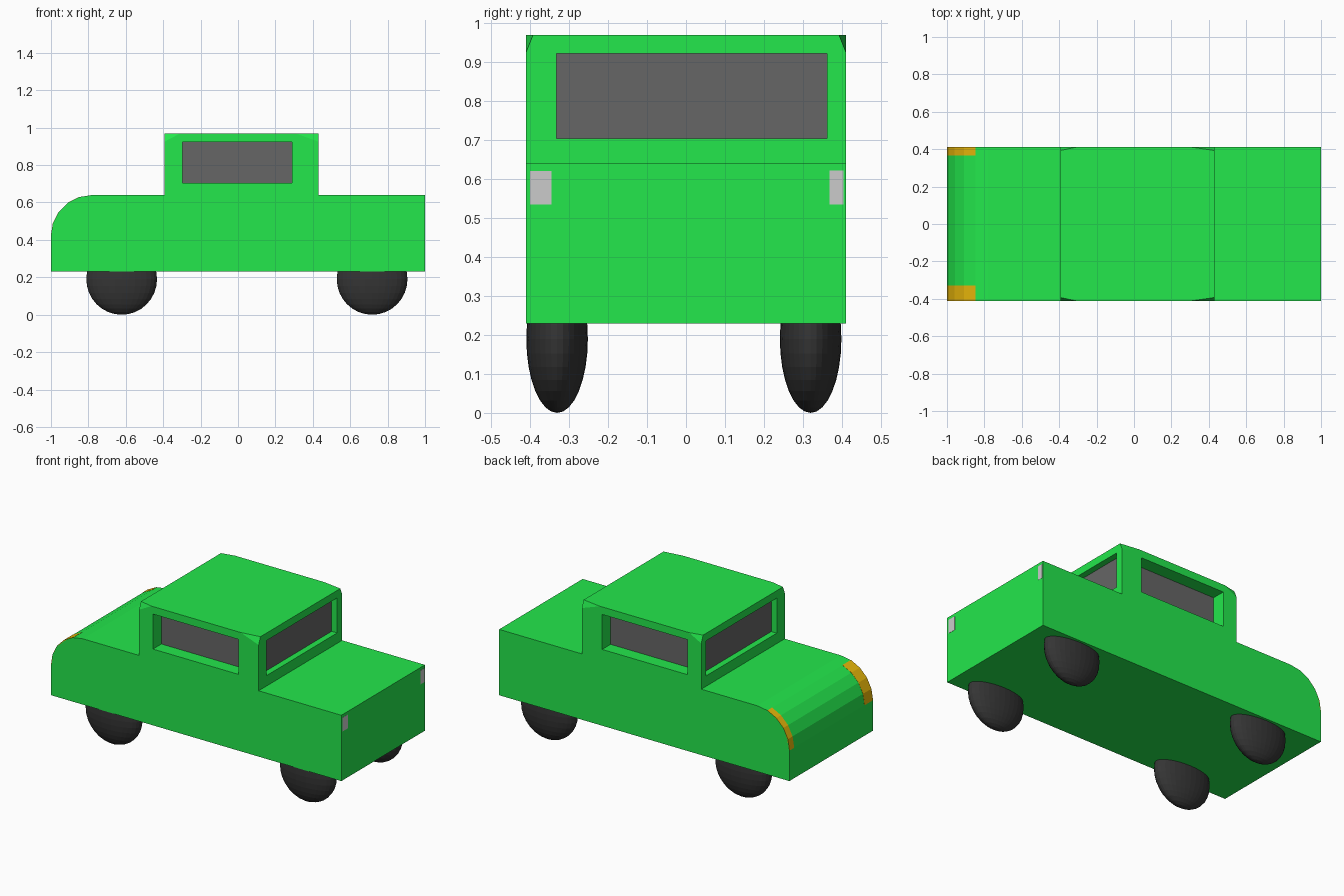
import bpy, bmesh, math
from mathutils import Vector

if "Cube" in bpy.data.objects:
    bpy.data.objects.remove(bpy.data.objects["Cube"])

X0, X1, W = -1.0, 1.0, 0.411
ZB, ZD, ZT = 0.23, 0.64, 0.97          # underside, deck, roof
CX0, CX1 = -0.393, 0.43                # cabin ends
R = 0.22                               # nose radius


def material(name, rgb):
    m = bpy.data.materials.new(name)
    m.diffuse_color = (*rgb, 1)
    m.use_nodes = True
    m.node_tree.nodes["Principled BSDF"].inputs["Base Color"].default_value = m.diffuse_color
    return m


GREEN = material("green paint", (0.017, 0.8, 0.072))
GLASS = material("dark glass", (0.133, 0.133, 0.133))
AMBER = material("amber", (0.8, 0.47, 0.003))
TYRE = material("tyre black", (0.035, 0.035, 0.035))
LENS = material("pale lens", (0.7, 0.7, 0.7))


def finish(name, bm, mat=None):
    bmesh.ops.recalc_face_normals(bm, faces=bm.faces)
    me = bpy.data.meshes.new(name)
    bm.to_mesh(me)
    bm.free()
    ob = bpy.data.objects.new(name, me)
    bpy.context.collection.objects.link(ob)
    if mat:
        me.materials.append(mat)
    return ob


def add_box(bm, lo, hi):
    lo, hi = Vector(lo), Vector(hi)
    vs = bmesh.ops.create_cube(bm, size=1)["verts"]
    for v in vs:
        v.co = Vector(v.co[i] * (hi[i] - lo[i]) + (lo[i] + hi[i]) / 2 for i in range(3))


def box(name, lo, hi, mat):
    bm = bmesh.new()
    add_box(bm, lo, hi)
    return finish(name, bm, mat)


def extrude_profile(name, pts, y0, y1, mat):
    bm = bmesh.new()
    f = bm.faces.new([bm.verts.new((x, y0, z)) for x, z in pts])
    ext = bmesh.ops.extrude_face_region(bm, geom=[f])["geom"]
    for v in ext:
        if isinstance(v, bmesh.types.BMVert):
            v.co.y = y1
    return finish(name, bm, mat)


def nose_arc(r, steps):
    return [(X0 + R - r * math.cos(math.radians(18 * i)),
             ZD - R + r * math.sin(math.radians(18 * i))) for i in steps]


# body shell: side silhouette with rounded nose and cabin
profile = [(X0, ZB)] + nose_arc(R, range(6)) + [
    (CX0, ZD), (CX0, ZT), (CX1, ZT), (CX1, ZD), (X1, ZD), (X1, ZB)]
body = extrude_profile("car_body", profile, -W, W, GREEN)

# cutter: window recesses and clipped roof corners
SX0, SX1, EY0, EY1, WZ0, WZ1 = -0.298, 0.29, -0.332, 0.362, 0.705, 0.923
DS, DE = 0.085, 0.04                   # recess depth on sides and ends
cut = bmesh.new()
add_box(cut, (SX0, -W - 0.1, WZ0), (SX1, -W + DS, WZ1))
add_box(cut, (SX0, W - DS, WZ0), (SX1, W + 0.1, WZ1))
add_box(cut, (CX0 - 0.1, EY0, WZ0), (CX0 + DE, EY1, WZ1))
add_box(cut, (CX1 - DE, EY0, WZ0), (CX1 + 0.1, EY1, WZ1))
for cx, sx, dx in ((CX0, -1, 0.085), (CX1, 1, 0.125)):
    for sy in (-1, 1):
        c = Vector((cx, sy * W, ZT))
        offs = [(-sx * dx, 0, 0), (0, -sy * 0.018, 0), (0, 0, -0.045),
                (sx * 0.02, sy * 0.02, 0.02)]
        v = [cut.verts.new(c + Vector(o)) for o in offs]
        for tri in ((0, 1, 2), (0, 1, 3), (1, 2, 3), (0, 2, 3)):
            cut.faces.new([v[i] for i in tri])
cutter = finish("recess_cutter", cut)
mod = body.modifiers.new("recesses", 'BOOLEAN')
mod.operation, mod.solver, mod.object = 'DIFFERENCE', 'EXACT', cutter
cutter.hide_render = True
cutter.hide_viewport = True

# window panes at the bottom of each recess
T = 0.002
box("front_side_window", (SX0, -W + DS - T, WZ0), (SX1, -W + DS + T, WZ1), GLASS)
box("back_side_window", (SX0, W - DS - T, WZ0), (SX1, W - DS + T, WZ1), GLASS)
box("windscreen", (CX0 + DE - T, EY0, WZ0), (CX0 + DE + T, EY1, WZ1), GLASS)
box("rear_window", (CX1 - DE - T, EY0, WZ0), (CX1 - DE + T, EY1, WZ1), GLASS)

# amber headlamps wrapped over the nose
for name, y0, y1 in (("left_headlamp", 0.365, W), ("right_headlamp", -W, -0.328)):
    strip = nose_arc(R + 0.001, range(5)) + nose_arc(R - 0.004, range(4, -1, -1))
    extrude_profile(name, strip, y0, y1, AMBER)

# tail lamps
box("left_tail_lamp", (X1 - T, 0.368, 0.535), (X1 + T / 2, 0.405, 0.622), LENS)
box("right_tail_lamp", (X1 - T, -0.40, 0.535), (X1 + T / 2, -0.345, 0.621), LENS)

# wheels: flattened spheres
for end, x in (("front", -0.622), ("rear", 0.717)):
    for side, y in (("right", -0.331), ("left", 0.32)):
        bm = bmesh.new()
        bmesh.ops.create_uvsphere(bm, u_segments=32, v_segments=16, radius=1)
        for v in bm.verts:
            v.co = (x + 0.189 * v.co.x, y + 0.079 * v.co.y, 0.19 + 0.19 * v.co.z)
        finish(f"{end}_{side}_wheel", bm, TYRE)
